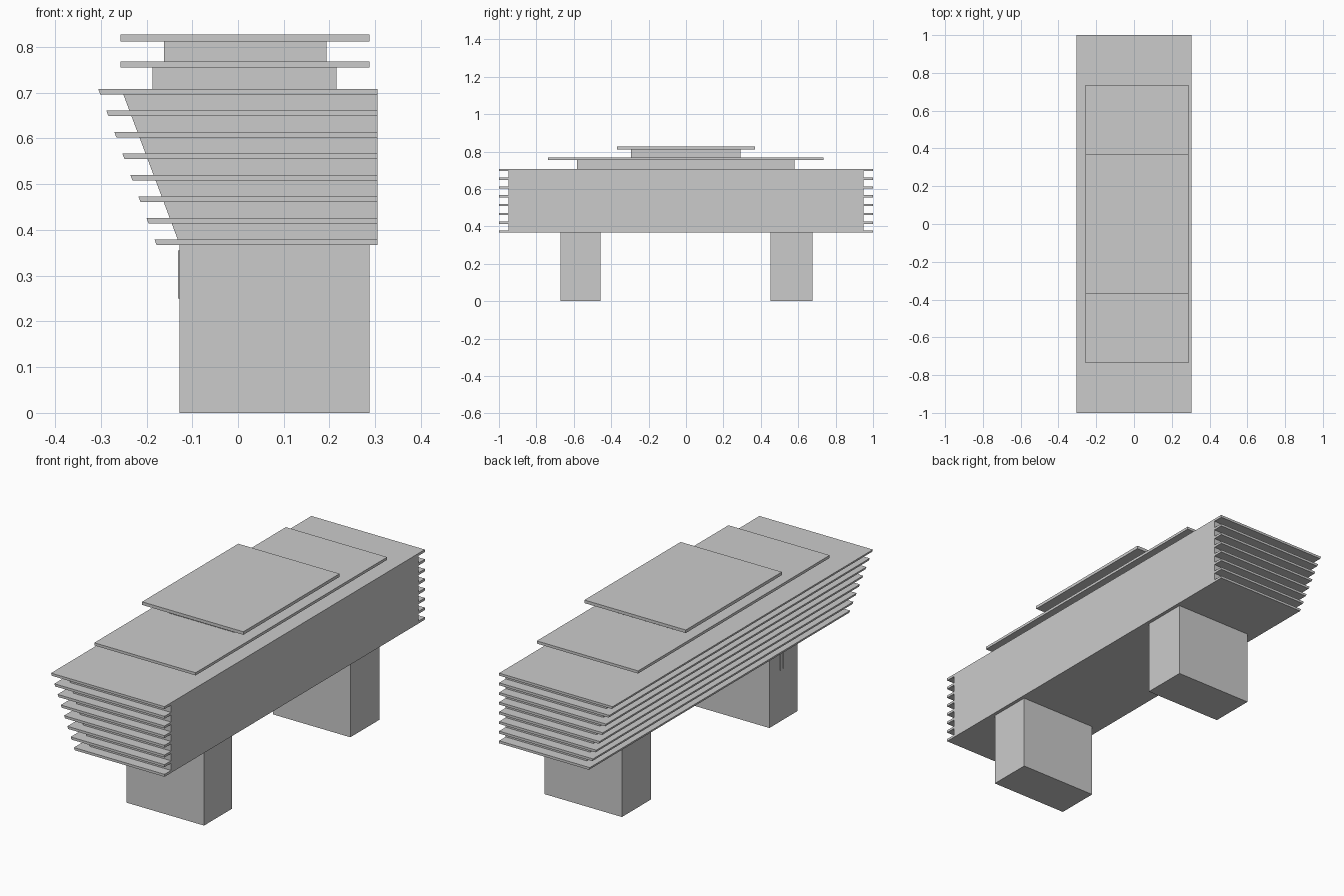
import bpy

if "Cube" in bpy.data.objects:
    bpy.data.objects.remove(bpy.data.objects["Cube"])


def prism(name, profile, y0, y1):
    """Extrude an x-z profile (counter-clockwise seen from the front) along y."""
    n = len(profile)
    verts = [(x, y, z) for y in (y0, y1) for x, z in profile]
    faces = [tuple(range(n)), tuple(range(2 * n - 1, n - 1, -1))]
    for i in range(n):
        j = (i + 1) % n
        faces.append((j, i, i + n, j + n))
    mesh = bpy.data.meshes.new(name)
    mesh.from_pydata(verts, [], faces)
    obj = bpy.data.objects.new(name, mesh)
    bpy.context.collection.objects.link(obj)
    return obj


def box(name, x0, x1, y0, y1, z0, z1):
    return prism(name, [(x0, z0), (x1, z0), (x1, z1), (x0, z1)], y0, y1)


# Two supporting piers
box("front_leg", -0.128, 0.288, -0.672, -0.458, 0, 0.37)
box("back_leg", -0.128, 0.288, 0.452, 0.675, 0, 0.37)

# Small plain strips on the rear face of the front pier
for i, y in enumerate((-0.575, -0.55)):
    box(f"wall_strip_{i + 1}", -0.131, -0.127, y, y + 0.012, 0.25, 0.355)

# Main hall with one leaning wall
BACK = 0.305
prism("hall_core", [(-0.128, 0.369), (BACK, 0.369), (BACK, 0.70), (-0.252, 0.70)],
      -0.95, 0.95)

# Eight floor slabs, growing toward the top, with slanted edges
SLABS, THICK = 8, 0.012
z_low, z_high = 0.367, 0.696
for i in range(SLABS):
    t = i / (SLABS - 1)
    z = z_low + (z_high - z_low) * t
    x = -0.178 - 0.123 * t
    prism(f"floor_slab_{i + 1}",
          [(x, z), (BACK, z), (BACK, z + THICK), (x - 0.0045, z + THICK)], -1, 1)

# Stepped roof: neck and overhanging plate, twice
box("lower_roof_neck", -0.187, 0.215, -0.583, 0.58, 0.705, 0.757)
box("lower_roof_plate", -0.257, 0.288, -0.737, 0.735, 0.755, 0.768)
box("upper_roof_neck", -0.162, 0.193, -0.295, 0.292, 0.766, 0.814)
box("upper_roof_plate", -0.257, 0.288, -0.37, 0.369, 0.812, 0.827)
